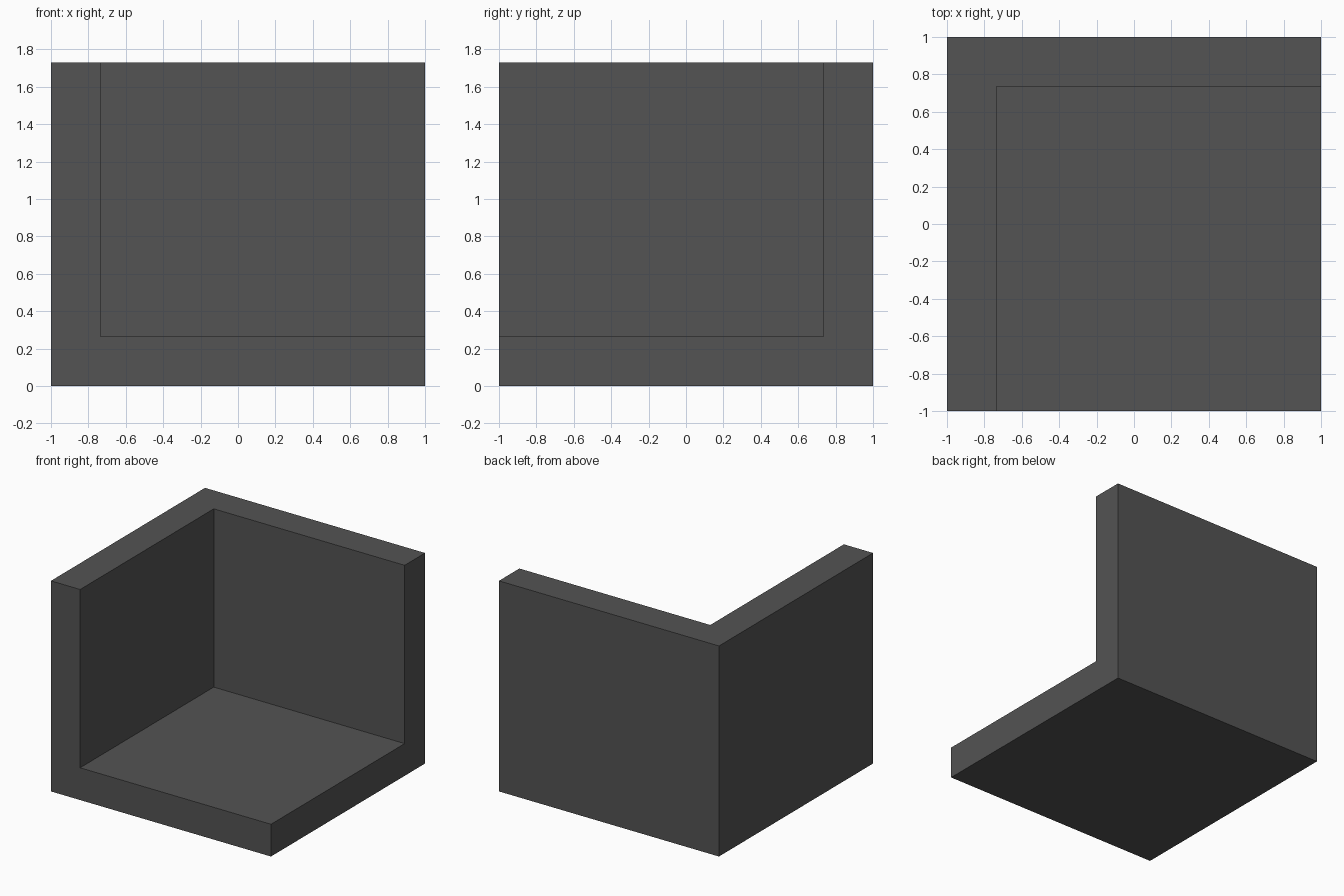
import bpy

if "Cube" in bpy.data.objects:
    bpy.data.objects.remove(bpy.data.objects["Cube"], do_unlink=True)

HEIGHT = 1.73      # overall height
THICK = 0.265      # thickness of floor and walls
OVER = 0.2         # how far the cutter reaches past the open sides

# Single dark grey material
grey = bpy.data.materials.new("dark_grey")
grey.use_nodes = True
colour = (0.087, 0.087, 0.087, 1.0)
grey.diffuse_color = colour
grey.node_tree.nodes["Principled BSDF"].inputs["Base Color"].default_value = colour


def box(name, low, high):
    """Box spanning two opposite corners."""
    centre = [(a + b) / 2 for a, b in zip(low, high)]
    bpy.ops.mesh.primitive_cube_add(size=1, location=centre)
    obj = bpy.context.object
    obj.name = obj.data.name = name
    obj.scale = [b - a for a, b in zip(low, high)]
    bpy.ops.object.transform_apply(location=True, rotation=False, scale=True)
    obj.data.materials.append(grey)
    return obj


# Solid block, and the hollow that leaves a floor, a right wall and a back wall
corner = box("corner_block", (-1, -1, 0), (1, 1, HEIGHT))
hollow = box("hollow_cutter", (-1 + THICK, -1 - OVER, THICK),
             (1 + OVER, 1 - THICK, HEIGHT + OVER))
hollow.hide_render = True

# Cut the hollow out of the block
bpy.ops.object.select_all(action='DESELECT')
corner.select_set(True)
bpy.context.view_layer.objects.active = corner
cut = corner.modifiers.new("cut_hollow", 'BOOLEAN')
cut.operation = 'DIFFERENCE'
cut.solver = 'EXACT'
cut.object = hollow
bpy.ops.object.modifier_apply(modifier=cut.name)
bpy.data.objects.remove(hollow, do_unlink=True)
bpy.ops.object.shade_flat()
